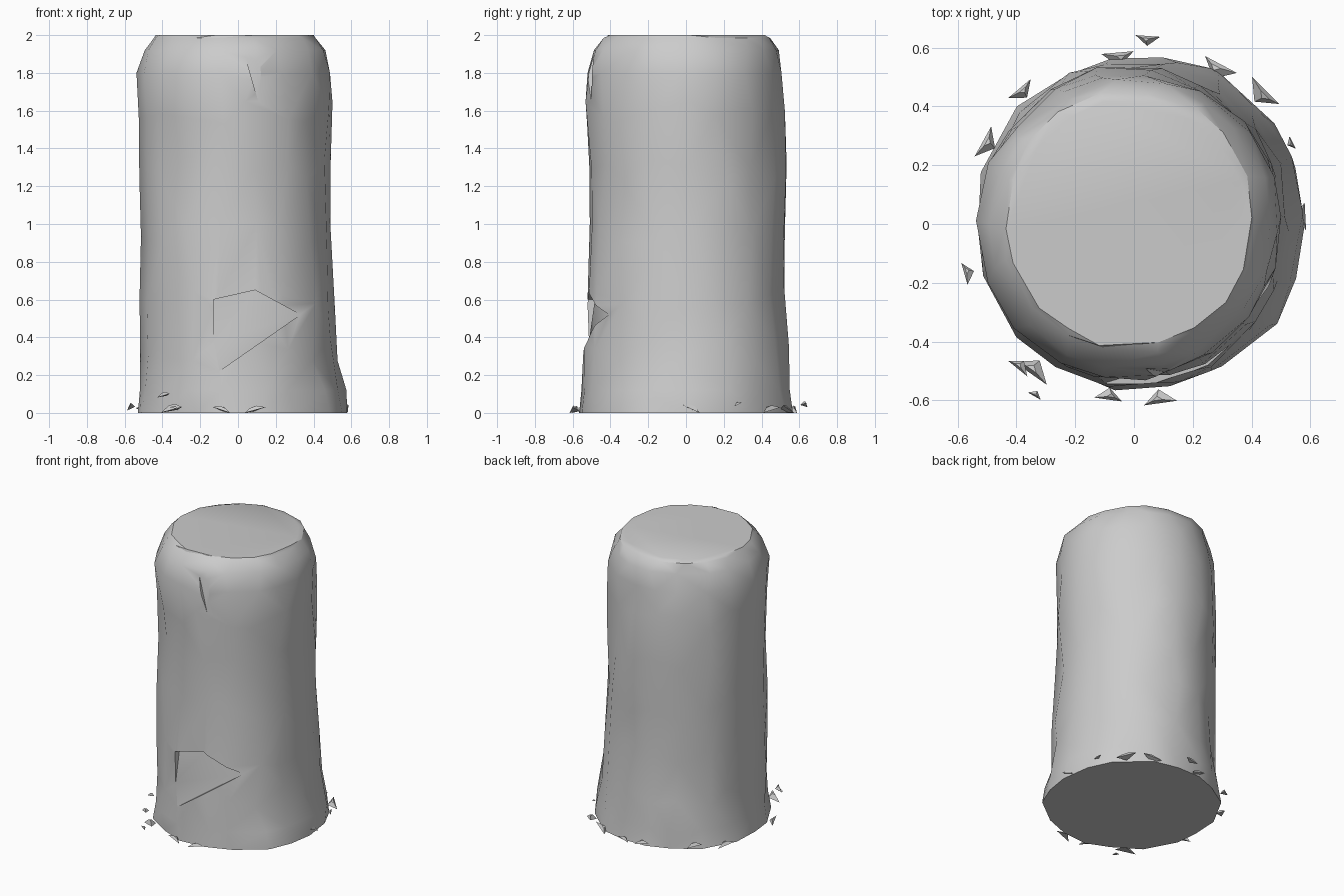
import bpy, bmesh, math, random
from mathutils import Vector, Matrix

random.seed(4)
old = bpy.data.objects.get("Cube")
if old:
    bpy.data.objects.remove(old)

stone = bpy.data.materials.new("stone_grey")
stone.use_nodes = True
stone.diffuse_color = (0.6, 0.6, 0.6, 1)
stone.node_tree.nodes["Principled BSDF"].inputs["Base Color"].default_value = (0.6, 0.6, 0.6, 1)


def make_object(name, bm):
    bmesh.ops.recalc_face_normals(bm, faces=bm.faces)
    mesh = bpy.data.meshes.new(name)
    bm.to_mesh(mesh)
    bm.free()
    obj = bpy.data.objects.new(name, mesh)
    bpy.context.collection.objects.link(obj)
    mesh.materials.append(stone)
    return obj


# Pillar: stacked rough rings given as height, left, right, front and back extent
RINGS = [(0, -.54, .59, -.57, .58), (.12, -.53, .575, -.565, .57), (.34, -.525, .53, -.545, .545),
         (.62, -.515, .515, -.53, .525), (.95, -.515, .50, -.52, .525), (1.3, -.525, .495, -.52, .535),
         (1.58, -.53, .495, -.525, .525), (1.8, -.53, .495, -.525, .515), (1.92, -.49, .47, -.49, .485),
         (1.985, -.45, .42, -.44, .45), (2.0, -.43, .40, -.42, .42)]
SIDES = 18
bm = bmesh.new()
rings = []
for k, (z, left, right, front, back) in enumerate(RINGS):
    ring = []
    middle = 0 < k < 9
    for i in range(SIDES):
        a = math.tau * (i + random.uniform(-.22, .22)) / SIDES
        r = 1 + random.uniform(-.025, .02)
        x = (left + right) / 2 + (right - left) / 2 * math.cos(a) * r
        y = (front + back) / 2 + (back - front) / 2 * math.sin(a) * r
        lift = random.uniform(-.07, .07) if middle and 1 < k < 7 else 0
        ring.append(bm.verts.new((x, y, z + lift)))
    rings.append(ring)
for lower, upper in zip(rings, rings[1:]):
    for i in range(SIDES):
        j = (i + 1) % SIDES
        bm.faces.new((lower[i], lower[j], upper[j], upper[i]))
bm.faces.new(rings[0])
bm.faces.new(rings[-1])
bmesh.ops.triangulate(bm, faces=[f for f in bm.faces if len(f.verts) == 4])
pillar = make_object("pillar", bm)


# Chipped hollows: a sloping triangular floor swept outwards makes each cutter
def hollow(name, floor, outward):
    bm = bmesh.new()
    inner = [bm.verts.new(p) for p in floor]
    outer = [bm.verts.new(Vector(p) + Vector(outward)) for p in floor]
    bm.faces.new(inner)
    bm.faces.new(outer)
    n = len(floor)
    for i in range(n):
        j = (i + 1) % n
        bm.faces.new((inner[i], inner[j], outer[j], outer[i]))
    cutter = make_object(name, bm)
    cutter.hide_render = True
    mod = pillar.modifiers.new(name, "BOOLEAN")
    mod.operation = "DIFFERENCE"
    mod.solver = "EXACT"
    mod.object = cutter
    bpy.context.view_layer.objects.active = pillar
    bpy.ops.object.modifier_apply(modifier=name)
    bpy.data.objects.remove(cutter)


hollow("front_hollow", [(-.13, -.47, .6), (.09, -.475, .65), (.33, -.41, .52), (-.13, -.55, .2)], (0, -.4, 0))
hollow("front_nick", [(.03, -.49, 1.92), (.11, -.49, 1.92), (.15, -.51, 1.5)], (0, -.3, 0))

bpy.ops.object.select_all(action="DESELECT")
pillar.select_set(True)
bpy.context.view_layer.objects.active = pillar
bpy.ops.object.shade_smooth_by_angle(angle=math.radians(32))

# Loose flakes scattered round the foot: angle in degrees, distance, height, size
bm = bmesh.new()
FLAKES = [(130, .59, .05, .06), (128, .53, .02, .07), (196, .59, .04, .05), (231, .62, .1, .05),
          (235, .6, .03, .08), (262, .59, .02, .06), (278, .6, .02, .07), (86, .63, .05, .05),
          (95, .57, .02, .07), (62, .6, .02, .08), (45, .62, .02, .08), (27, .6, .05, .03),
          (151, .57, .02, .07), (3, .57, .03, .06), (240, .67, .03, .03)]
for deg, dist, z, size in FLAKES:
    a = math.radians(deg)
    place = Matrix.Translation((dist * math.cos(a), dist * math.sin(a), z)) @ Matrix.Rotation(a + math.pi / 2, 4, "Z")
    place = place @ Matrix.Rotation(random.uniform(-.5, .5), 4, "Y") @ Matrix.Diagonal((1, .45, .35, 1))
    bmesh.ops.create_cone(bm, cap_ends=True, segments=3, radius1=size, radius2=size * .3,
                          depth=size, matrix=place)
for v in bm.verts:
    v.co.z = max(v.co.z, 0)
make_object("foot_flakes", bm)
